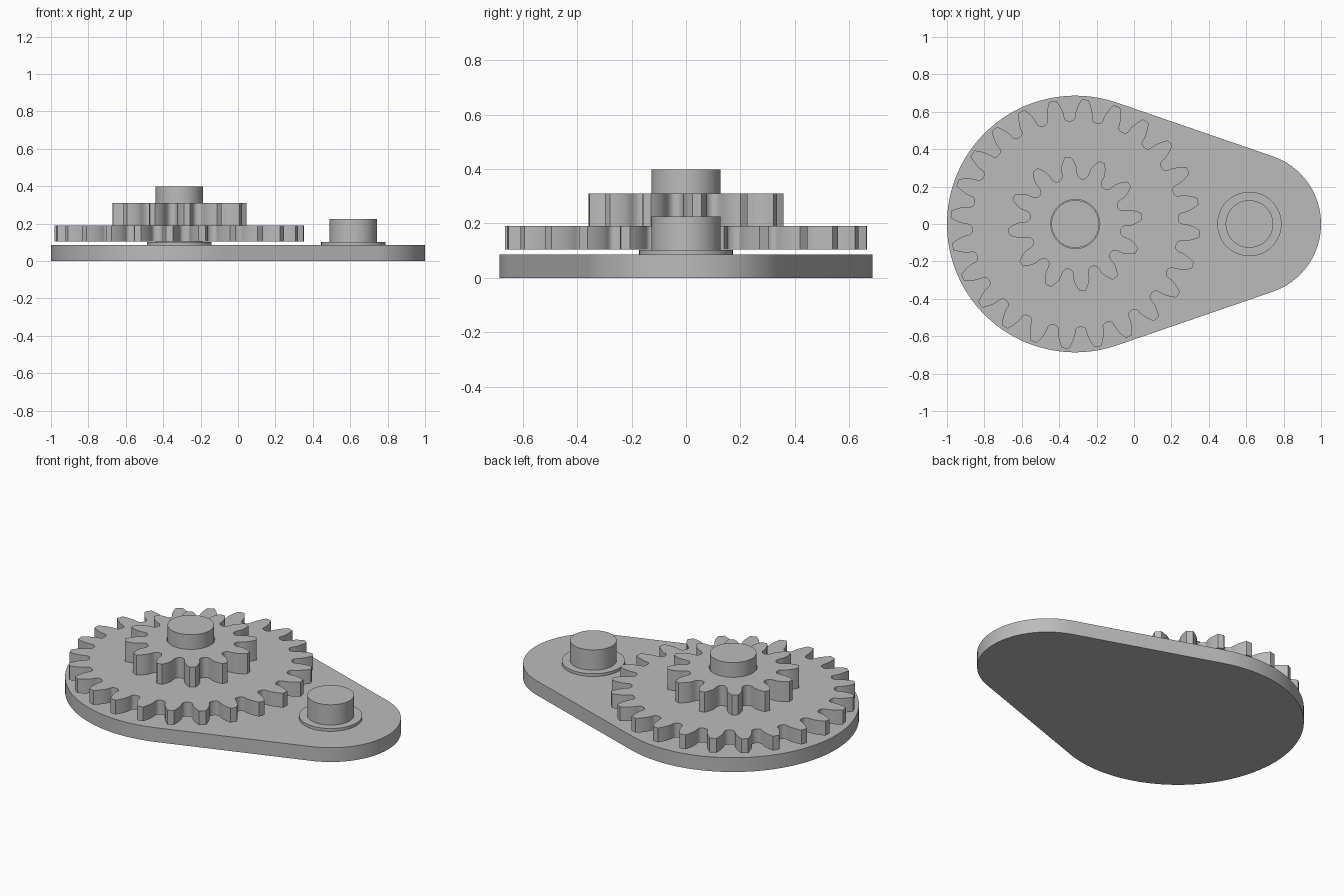
import bpy, bmesh
from math import pi, sin, cos, tan, acos, radians

if "Cube" in bpy.data.objects:
    bpy.data.objects.remove(bpy.data.objects["Cube"], do_unlink=True)

GEAR_X, POST_X = -0.314, 0.617
MODULE = 0.0513

steel = bpy.data.materials.new("plain grey")
steel.use_nodes = True
grey = (0.5, 0.5, 0.5, 1)
steel.diffuse_color = grey
steel.node_tree.nodes["Principled BSDF"].inputs["Base Color"].default_value = grey


def arc(radius, start=0.0, end=2 * pi, steps=96, x=0.0):
    """Points along an arc, without the last one on a full turn."""
    full = abs(end - start - 2 * pi) < 1e-6
    angles = [start + (end - start) * i / steps for i in range(steps + (not full))]
    return [(x + radius * cos(a), radius * sin(a)) for a in angles]


def slab(name, loops, bottom, top, x=0.0):
    """Extrude an outline, with any holes, between two heights."""
    bm = bmesh.new()
    edges = []
    for loop in loops:
        verts = [bm.verts.new((px, py, bottom)) for px, py in loop]
        edges += [bm.edges.new((v, verts[i - 1])) for i, v in enumerate(verts)]
    if len(loops) == 1:
        faces = [bm.faces.new(verts)]
    else:
        bmesh.ops.triangle_fill(bm, edges=edges, use_beauty=True)
        faces = bm.faces[:]
    raised = bmesh.ops.extrude_face_region(bm, geom=faces, use_keep_orig=True)["geom"]
    bmesh.ops.translate(bm, vec=(0, 0, top - bottom),
                        verts=[g for g in raised if isinstance(g, bmesh.types.BMVert)])
    bmesh.ops.recalc_face_normals(bm, faces=bm.faces)
    mesh = bpy.data.meshes.new(name)
    bm.to_mesh(mesh)
    bm.free()
    mesh.materials.append(steel)
    obj = bpy.data.objects.new(name, mesh)
    obj.location.x = x
    bpy.context.collection.objects.link(obj)
    bpy.ops.object.select_all(action="DESELECT")
    obj.select_set(True)
    bpy.context.view_layer.objects.active = obj
    bpy.ops.object.shade_smooth_by_angle(angle=radians(30))
    return obj


def gear_outline(teeth, phase):
    """Involute teeth with rounded roots."""
    pitch = teeth * MODULE / 2
    base = pitch * cos(radians(20))
    tip, root = pitch + MODULE, pitch - 1.25 * MODULE
    step = 2 * pi / teeth

    def half_angle(r):
        a = acos(min(1, base / r))
        return step / 4 + tan(radians(20)) - radians(20) - tan(a) + a

    # Half a tooth, from the middle of the gap up to the tip
    half = []
    gap = step / 2 - half_angle(base)
    for i in range(8):
        t = pi / 2 * i / 8
        half.append((base - (base - root) * cos(t) ** 0.85,
                     step / 2 - gap * sin(t) ** 0.85))
    for i in range(9):
        r = base + (tip - base) * i / 8
        half.append((r, half_angle(r)))
    profile = [(r, -a) for r, a in half] + [(tip, 0)] + [(r, a) for r, a in half[:0:-1]]
    return [(r * cos(phase + k * step + a), r * sin(phase + k * step + a))
            for k in range(teeth) for r, a in profile]


# Base plate: two end arcs joined by tangent sides
big, small = 0.686, 0.383
tangent = acos((big - small) / (POST_X - GEAR_X))
outline = (arc(small, -tangent, tangent, 48, POST_X)
           + arc(big, tangent, 2 * pi - tangent, 96, GEAR_X))
slab("base_plate", [outline], 0, 0.086)

# Collars and shafts
for side, x, height in (("gear", GEAR_X, 0.398), ("free", POST_X, 0.225)):
    slab(side + "_collar", [arc(0.172)], 0.08, 0.103, x)
    slab(side + "_shaft", [arc(0.127)], 0.08, height, x)

# Stacked gears with a bore for the shaft
bore = arc(0.131)
slab("large_gear", [gear_outline(24, radians(-4.5)), bore], 0.104, 0.19, GEAR_X)
slab("small_gear", [gear_outline(12, radians(6.5)), bore], 0.187, 0.311, GEAR_X)
